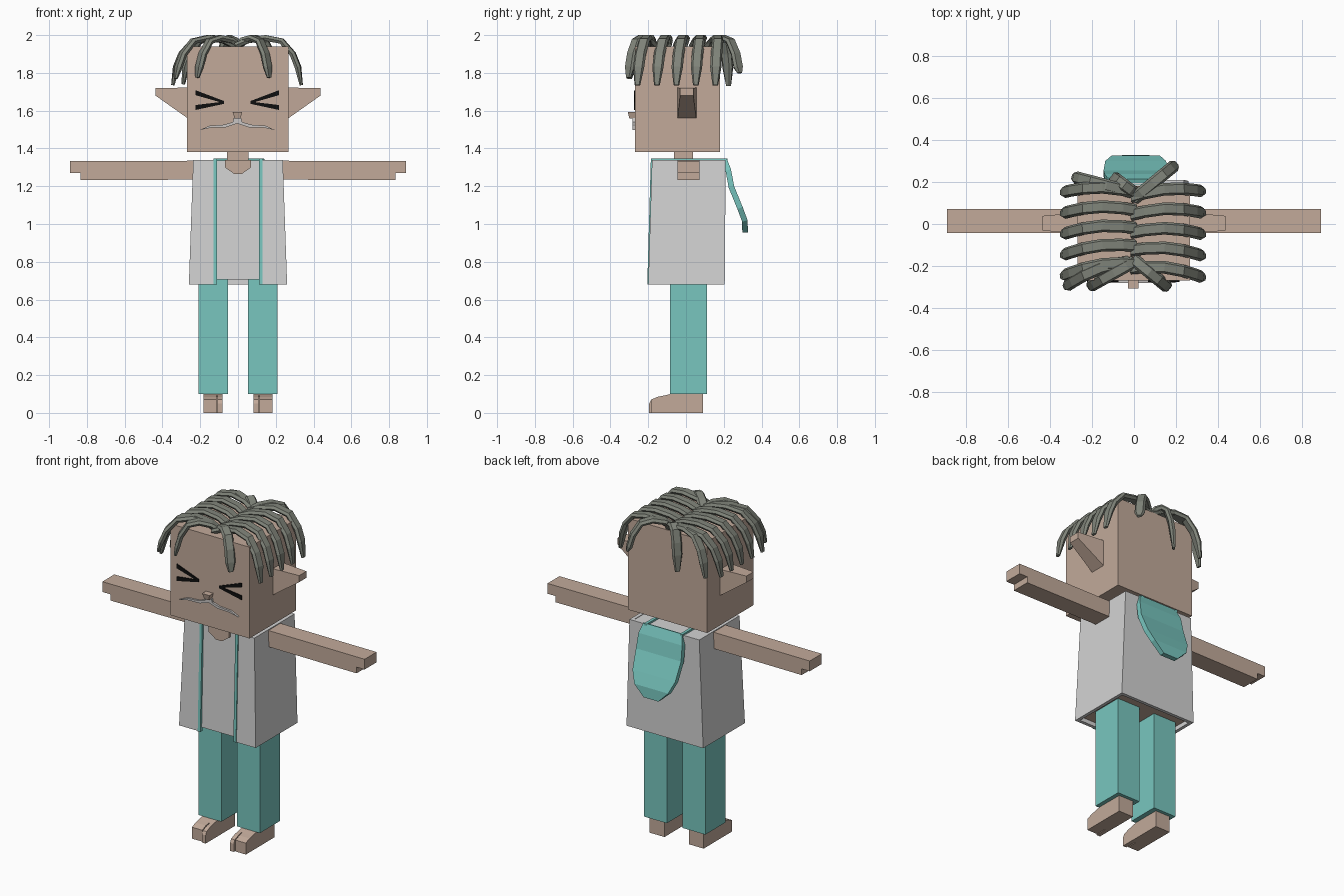
import bpy, bmesh, math
from mathutils import Vector

cube = bpy.data.objects.get("Cube")
if cube:
    bpy.data.objects.remove(cube, do_unlink=True)


def material(name, r, g, b):
    lin = [((c / 255 + 0.055) / 1.055) ** 2.4 for c in (r, g, b)] + [1]
    m = bpy.data.materials.new(name)
    m.use_nodes = True
    m.diffuse_color = lin
    m.node_tree.nodes["Principled BSDF"].inputs["Base Color"].default_value = lin
    return m


SKIN = material("skin", 194, 170, 154)
CLOTH = material("pale grey cloth", 211, 211, 211)
TEAL = material("teal cloth", 120, 198, 191)
HAIR = material("grey hair", 128, 132, 122)
BLACK = material("black", 14, 14, 14)
LIP = material("light grey lip", 200, 197, 195)


def finish(name, bm, *mats):
    bmesh.ops.recalc_face_normals(bm, faces=bm.faces)
    mesh = bpy.data.meshes.new(name)
    bm.to_mesh(mesh)
    bm.free()
    for m in mats:
        mesh.materials.append(m)
    ob = bpy.data.objects.new(name, mesh)
    bpy.context.collection.objects.link(ob)
    return ob


def loft(bm, rings):
    """Skin a list of equal point rings and cap both ends."""
    loops = [[bm.verts.new(p) for p in ring] for ring in rings]
    n = len(loops[0])
    for a, b in zip(loops, loops[1:]):
        for i in range(n):
            j = (i + 1) % n
            bm.faces.new((a[i], a[j], b[j], b[i]))
    bm.faces.new(loops[0])
    bm.faces.new(loops[-1])


def rect(x0, x1, y0, y1, z):
    return [(x0, y0, z), (x1, y0, z), (x1, y1, z), (x0, y1, z)]


def block(name, mat, bottom, top):
    """Box or frustum from two rectangles (x0, x1, y0, y1, z)."""
    bm = bmesh.new()
    loft(bm, [rect(*bottom), rect(*top)])
    return finish(name, bm, mat)


def box(name, mat, x0, x1, y0, y1, z0, z1):
    return block(name, mat, (x0, x1, y0, y1, z0), (x0, x1, y0, y1, z1))


def prism(name, mat, pts, axis, lo, hi):
    """Extrude an outline along x (points are y, z) or y (points are x, z)."""
    bm = bmesh.new()
    place = (lambda p, d: (d, *p)) if axis == "x" else (lambda p, d: (p[0], d, p[1]))
    loft(bm, [[place(p, d) for p in pts] for d in (lo, hi)])
    return finish(name, bm, mat)


def strand(name, start, end):
    """Hair lock arching from the parting, over the crown, and hanging down."""
    arch = [(0, 1.945), (0.18, 1.972), (0.45, 1.985), (0.7, 1.968),
            (0.87, 1.90), (0.95, 1.83), (1, end[2])]
    path = []
    for t, z in arch:
        bump = 0.025 * math.sin(math.pi * t) if abs(end[0]) > 0.3 else 0
        path.append(Vector((start[0] + (end[0] - start[0]) * t,
                            start[1] + (end[1] - start[1]) * t + bump, z)))
    side = Vector((start[1] - end[1], end[0] - start[0], 0)).normalized()
    rings = []
    for i, p in enumerate(path):
        tangent = (path[min(i + 1, len(path) - 1)] - path[max(i - 1, 0)]).normalized()
        up = tangent.cross(side).normalized()
        size = 0.5 if i == len(path) - 1 else 1
        section = [(-0.03, 0), (-0.02, 0.015), (0.02, 0.015),
                   (0.03, 0), (0.02, -0.015), (-0.02, -0.015)]
        rings.append([p + size * (side * a + up * b) for a, b in section])
    bm = bmesh.new()
    loft(bm, rings)
    return finish(name, bm, HAIR)


# Head, neck and neckline
box("head", SKIN, -0.27, 0.267, -0.27, 0.18, 1.38, 1.94)
box("neck", SKIN, -0.058, 0.056, -0.063, 0.037, 1.32, 1.385)
prism("neckline", SKIN, [(-0.07, 1.338), (-0.07, 1.30), (-0.02, 1.265),
                         (0.02, 1.265), (0.07, 1.30), (0.07, 1.338)], "y", -0.186, -0.17)

# Nose and mouth
block("nose", SKIN, (-0.018, 0.012, -0.30, -0.265, 1.558),
      (-0.028, 0.022, -0.308, -0.265, 1.592))
mouth = [(0, 1.56), (0.02, 1.56), (0.025, 1.54), (0.07, 1.526), (0.15, 1.52),
         (0.2, 1.497), (0.14, 1.51), (0.06, 1.512), (0, 1.532)]
for side, s in (("left", 1), ("right", -1)):
    prism(side + "_mouth", LIP, [(s * x - 0.003, z) for x, z in mouth], "y", -0.282, -0.268)

    # Squeezed eyes: two strokes meeting towards the nose
    for part, z0, z1 in (("upper", 1.695, 1.645), ("lower", 1.617, 1.642)):
        stroke = [(0.22, z0 + 0.013), (0.07, z1 + 0.006), (0.07, z1 - 0.006), (0.22, z0 - 0.013)]
        prism(f"{side}_eye_{part}", BLACK, [(s * x - 0.004, z) for x, z in stroke],
              "y", -0.276, -0.268)

    # Ears, narrower at the tip
    ear = prism(side + "_ear", SKIN, [(s * x, z) for x, z in
                ((0.26, 1.555), (0.437, 1.68), (0.437, 1.72), (0.26, 1.722))],
                "y", -0.045, 0.055)
    for v in ear.data.vertices:
        if abs(v.co.x) > 0.4:
            v.co.y *= 0.7

    # Arms with a notched hand
    arm = [(0.22, 1.235), (0.835, 1.232), (0.835, 1.27), (0.89, 1.27), (0.89, 1.333), (0.22, 1.335)]
    prism(side + "_arm", SKIN, [(s * x, z) for x, z in arm], "y", -0.044, 0.072)

    # Trouser legs
    x0, x1 = sorted((s * 0.053, s * 0.208))
    box(side + "_leg", TEAL, x0, x1, -0.085, 0.11, 0.1, 0.71)

    # Feet with a separate big toe
    toe = [(-0.1, 0), (-0.195, 0), (-0.195, 0.05), (-0.185, 0.07), (-0.15, 0.085), (-0.1, 0.095)]
    x0, x1 = sorted((s * 0.083, s * 0.183))
    prism(side + "_foot", SKIN, [(-0.12, 0), (0.09, 0), (0.09, 0.105), (-0.06, 0.105),
                                 (-0.12, 0.091)], "x", x0, x1)
    prism(side + "_big_toe", SKIN, toe, "x", s * 0.083, s * 0.108)
    prism(side + "_toes", SKIN, [(max(y, -0.185), z) for y, z in toe], "x", s * 0.113, s * 0.183)

    # Open vest: side wall and front panel
    def span(a, b):
        return sorted((s * a, s * b))
    block(side + "_vest_side", CLOTH, (*span(0.24, 0.26), -0.2, 0.205, 0.68),
          (*span(0.215, 0.237), -0.18, 0.21, 1.34))
    block(side + "_vest_front", CLOTH, (*span(0.12, 0.25), -0.2, -0.18, 0.68),
          (*span(0.12, 0.225), -0.18, -0.16, 1.34))

    # Teal edging down the front and over the shoulder
    block(side + "_edging_front", TEAL, (*span(0.112, 0.13), -0.205, -0.185, 0.68),
          (*span(0.112, 0.13), -0.186, -0.165, 1.348))
    box(side + "_edging_shoulder", TEAL, *span(0.112, 0.13), -0.18, 0.22, 1.335, 1.348)

block("vest_back", CLOTH, (-0.25, 0.25, 0.185, 0.205, 0.68), (-0.225, 0.225, 0.19, 0.21, 1.34))

# Shirted torso, bare underneath
torso = block("torso", CLOTH, (-0.243, 0.243, -0.192, 0.19, 0.705),
              (-0.22, 0.22, -0.174, 0.2, 1.337))
torso.data.materials.append(SKIN)
for f in torso.data.polygons:
    f.material_index = int(f.normal.z < -0.9)

# Hood hanging behind, with a raised rim
bm = bmesh.new()
rows = [(1.348, 0.215, 0.13), (1.29, 0.238, 0.148), (1.2, 0.255, 0.153),
        (1.09, 0.3, 0.145), (1.02, 0.326, 0.115), (0.955, 0.328, 0.05)]
pairs = [[bm.verts.new((0.008 + s * w, y, z)) for s in (-1, 1)] for z, y, w in rows]
for a, b in zip(pairs, pairs[1:]):
    face = bm.faces.new((a[0], a[1], b[1], b[0]))
    face.normal_update()
    if face.normal.y < 0:
        face.normal_flip()
bmesh.ops.inset_region(bm, faces=bm.faces[:], thickness=0.02, depth=-0.012)
hood = finish("hood", bm, TEAL)
if sum(f.normal.y * f.area for f in hood.data.polygons) < 0:
    hood.data.flip_normals()
thick = hood.modifiers.new("thickness", "SOLIDIFY")
thick.thickness = 0.03
thick.offset = -1

# Rows of hair locks on each side of the parting
for i in range(5):
    y = 0.14 - 0.085 * i
    strand(f"left_lock_{i}", (-0.01, y - 0.01, 0), (0.335, 0.155 - 0.103 * i, 1.735))
    strand(f"right_lock_{i}", (0.01, y + 0.01, 0), (-0.345, 0.15 - 0.1 * i, 1.735))

# Loose locks over the brow and the back of the head
loose = [((0, -0.17), (0.165, -0.305, 1.775)), ((0, -0.18), (-0.215, -0.3, 1.775)),
         ((-0.02, -0.18), (-0.33, -0.3, 1.77)), ((0, 0.12), (0.2, 0.285, 1.8)),
         ((0, 0.15), (-0.1, 0.225, 1.73)), ((0, 0.15), (-0.29, 0.225, 1.74))]
for i, (start, end) in enumerate(loose):
    strand(f"loose_lock_{i}", start, end)
